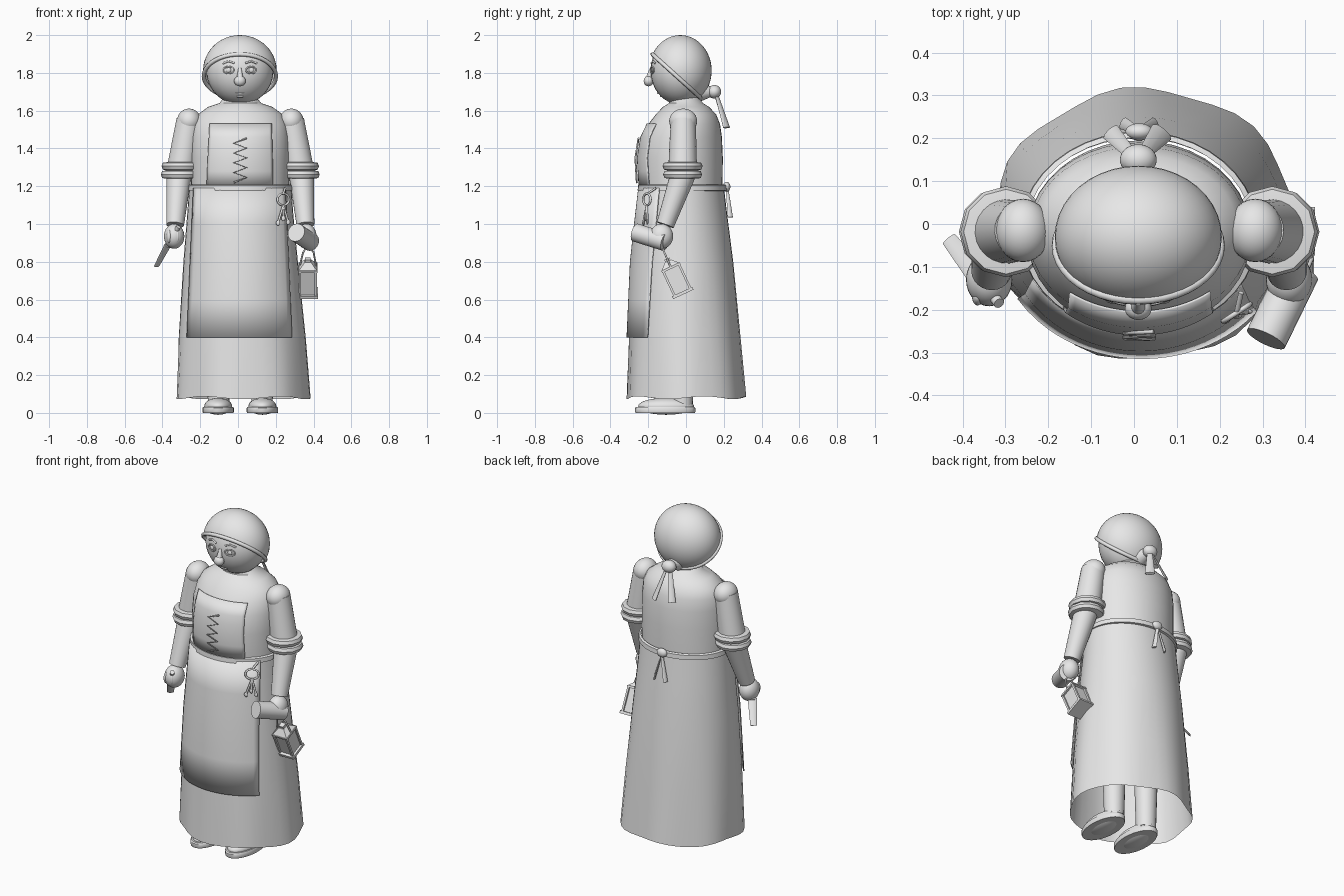
import bpy, bmesh, math
from mathutils import Vector, Matrix

if "Cube" in bpy.data.objects:
    bpy.data.objects.remove(bpy.data.objects["Cube"])

CX = 0.012  # body centre line
grey = bpy.data.materials.new("plain_grey")
grey.diffuse_color = (0.8, 0.8, 0.8, 1)
grey.use_nodes = True
grey.node_tree.nodes["Principled BSDF"].inputs["Base Color"].default_value = grey.diffuse_color


def finish(bm, name, angle=40):
    bmesh.ops.recalc_face_normals(bm, faces=bm.faces)
    me = bpy.data.meshes.new(name)
    bm.to_mesh(me)
    bm.free()
    ob = bpy.data.objects.new(name, me)
    bpy.context.collection.objects.link(ob)
    me.materials.append(grey)
    bpy.ops.object.select_all(action='DESELECT')
    ob.select_set(True)
    bpy.context.view_layer.objects.active = ob
    bpy.ops.object.shade_smooth_by_angle(angle=math.radians(angle))
    return ob


def grid(name, rows, closed=True, caps=False):
    """Skin rows of points into a surface."""
    bm = bmesh.new()
    vs = [[bm.verts.new(p) for p in row] for row in rows]
    n = len(rows[0])
    for a, b in zip(vs, vs[1:]):
        for i in range(n if closed else n - 1):
            j = (i + 1) % n
            bm.faces.new((a[i], a[j], b[j], b[i]))
    if caps:
        bm.faces.new(vs[0])
        bm.faces.new(vs[-1])
    return finish(bm, name)


def ball(name, loc, size, rot=None):
    bm = bmesh.new()
    bmesh.ops.create_uvsphere(bm, u_segments=28, v_segments=16, radius=1)
    m = Matrix.Translation(loc) @ (rot or Matrix()) @ Matrix.Diagonal((*size, 1))
    bmesh.ops.transform(bm, matrix=m, verts=bm.verts)
    return finish(bm, name)


def rod(name, a, b, r1, r2, n=16, flat=1.0):
    """Cylinder or cone from a to b; flat squashes it across its y axis."""
    a, b = Vector(a), Vector(b)
    bm = bmesh.new()
    bmesh.ops.create_cone(bm, cap_ends=True, segments=n, radius1=r1, radius2=r2,
                          depth=(b - a).length)
    q = (b - a).to_track_quat('Z', 'Y').to_matrix().to_4x4()
    m = Matrix.Translation((a + b) / 2) @ q @ Matrix.Diagonal((1, flat, 1, 1))
    bmesh.ops.transform(bm, matrix=m, verts=bm.verts)
    return finish(bm, name)


def wire(name, pts, r, cyclic=False):
    cu = bpy.data.curves.new(name, 'CURVE')
    cu.dimensions, cu.bevel_depth, cu.bevel_resolution = '3D', r, 2
    cu.use_fill_caps = True
    sp = cu.splines.new('POLY')
    sp.points.add(len(pts) - 1)
    for p, c in zip(sp.points, pts):
        p.co = (*c, 1)
    sp.use_cyclic_u = cyclic
    cu.materials.append(grey)
    ob = bpy.data.objects.new(name, cu)
    bpy.context.collection.objects.link(ob)
    return ob


def ring(c, rx, ry, z, n=40, wave=0.0):
    pts = []
    for i in range(n):
        t = math.tau * i / n
        k = 1 + wave * math.cos(7 * t + 0.6)
        pts.append((c[0] + rx * k * math.cos(t), c[1] + ry * k * math.sin(t),
                    z + wave * 0.35 * math.sin(5 * t)))
    return pts


# Profiles: z, x half width, front y, back y, centre x
skirt = [(0.08, 0.353, -0.315, 0.315, 0.025), (0.4, 0.336, -0.303, 0.287, 0.02),
         (0.8, 0.303, -0.285, 0.25, 0.014), (1.05, 0.281, -0.258, 0.218, CX),
         (1.2, 0.27, -0.24, 0.2, CX)]
torso = [(1.18, 0.26, -0.24, 0.193, CX), (1.35, 0.262, -0.25, 0.195, CX),
         (1.46, 0.26, -0.232, 0.19, CX), (1.53, 0.25, -0.198, 0.18, CX),
         (1.58, 0.225, -0.16, 0.16, CX), (1.62, 0.17, -0.122, 0.122, CX),
         (1.64, 0.11, -0.09, 0.09, CX), (1.68, 0.08, -0.08, 0.06, CX)]


def section(prof, z):
    for a, b in zip(prof, prof[1:]):
        if z <= b[0]:
            break
    t = (z - a[0]) / (b[0] - a[0])
    _, rx, f, k, cx = [p + (q - p) * t for p, q in zip(a, b)]
    return cx, (f + k) / 2, rx, (k - f) / 2


def loft(name, prof, wave=0.0, caps=False):
    return grid(name, [ring(((p[4]), (p[2] + p[3]) / 2), p[1], (p[3] - p[2]) / 2, p[0],
                            wave=wave if i == 0 else wave * 0.4 * (i < 2))
                       for i, p in enumerate(prof)], caps=caps)


def front_panel(name, prof, zs, left, right, gap):
    """Cloth panel lying on the front of a lofted body."""
    rows = []
    for k, z in enumerate(zs):
        t = k / (len(zs) - 1)
        xl = left[0] + (left[1] - left[0]) * t
        xr = right[0] + (right[1] - right[0]) * t
        cx, cy, rx, ry = section(prof, z)
        row = []
        for i in range(25):
            x = xl + (xr - xl) * i / 24
            u = min(1, abs((x - cx) / (rx + gap)))
            row.append((x, cy - (ry + gap) * math.sqrt(1 - u * u), z))
        rows.append(row)
    ob = grid(name, rows, closed=False)
    m = ob.modifiers.new("thickness", 'SOLIDIFY')
    m.thickness, m.offset = 0.006, 0
    return ob


# Dress and apron
loft("skirt", skirt, wave=0.022)
loft("torso", torso, caps=True)
front_panel("apron", skirt, [0.4, 0.6, 0.8, 1.0, 1.19], (-0.27, -0.235), (0.285, 0.25), 0.009)
front_panel("bodice_panel", torso, [1.2, 1.28, 1.35, 1.41, 1.46, 1.53],
            (-0.165, -0.15), (0.185, 0.178), 0.007)
grid("waistband", [ring((CX, -0.02), 0.265 + d, 0.222 + d, z)
                   for z, d in ((1.175, 0), (1.178, 0.014), (1.205, 0.012), (1.21, 0))])
ball("waistband_knot", (0.012, 0.215, 1.197), (0.032, 0.02, 0.026))
for s in (-1, 1):
    rod("waistband_tail", (CX, 0.217, 1.19), (CX + 0.038 * s, 0.235, 1.035), 0.008, 0.015, 8, 0.4)
lace = []
for i in range(10):
    z = 1.22 + 0.026 * i
    lace.append((CX + (0.034 if i % 2 else -0.034), section(torso, z)[1] - section(torso, z)[3] - 0.018, z))
wire("lacing", lace, 0.005)

# Head and headscarf
HC = Vector((0.01, -0.03, 1.812))
ball("head", HC, (0.178, 0.158, 0.18))
S = Vector((0.195, 0.166, 0.188))
n = Vector((0, 0.67, 0.742)).normalized()
d = n.dot(Vector((0, -0.185, 1.905)) - HC)
bm = bmesh.new()
bmesh.ops.create_uvsphere(bm, u_segments=40, v_segments=24, radius=1)
bmesh.ops.transform(bm, matrix=Matrix.Translation(HC) @ Matrix.Diagonal((*S, 1)), verts=bm.verts)
bmesh.ops.bisect_plane(bm, geom=bm.verts[:] + bm.edges[:] + bm.faces[:],
                       plane_co=HC + n * d, plane_no=n, clear_inner=True)
finish(bm, "headscarf")
w = Vector((S.x * n.x, S.y * n.y, S.z * n.z))
h = d / w.length
w.normalize()
u, v, rr = Vector((1, 0, 0)), w.cross(Vector((1, 0, 0))), math.sqrt(1 - h * h)
rim = []
for i in range(40):
    t = math.tau * i / 40
    p = w * h + (u * math.cos(t) + v * math.sin(t)) * rr
    rim.append(HC + Vector((p.x * S.x, p.y * S.y, p.z * S.z)))
wire("headscarf_rim", rim, 0.011, True)
ball("headscarf_knot", (0.01, 0.15, 1.70), (0.043, 0.036, 0.036))
rod("headscarf_neck", (0.01, 0.08, 1.70), (0.01, 0.15, 1.70), 0.05, 0.02)
rod("headscarf_tail", (0.0, 0.155, 1.69), (-0.055, 0.215, 1.52), 0.012, 0.022, 8, 0.35)
rod("headscarf_tail", (0.02, 0.16, 1.69), (0.065, 0.215, 1.51), 0.014, 0.028, 8, 0.35)


# Face
def face_y(x, z, out=0.0):
    q = 1 - ((x - HC.x) / 0.178) ** 2 - ((z - HC.z) / 0.18) ** 2
    return HC.y - 0.158 * math.sqrt(q) - out


for s in (-1, 1):
    ex, ez = 0.01 + 0.06 * s, 1.815
    oval = [(ex + 0.028 * math.cos(t), 0, ez + 0.018 * math.sin(t))
            for t in [math.tau * i / 16 for i in range(16)]]
    wire("eyelid", [(x, face_y(x, z, 0.002), z) for x, _, z in oval], 0.004, True)
    ball("eye", (ex, face_y(ex, ez), ez), (0.014, 0.007, 0.013))
    brow = [(0.01 + s * x, z) for x, z in ((0.03, 1.852), (0.06, 1.862), (0.09, 1.85))]
    wire("eyebrow", [(x, face_y(x, z, 0.001), z) for x, z in brow], 0.005)
ball("nose", (0.01, -0.198, 1.757), (0.031, 0.026, 0.028))
rod("nose_bridge", (0.01, -0.198, 1.76), (0.01, -0.183, 1.825), 0.02, 0.008)
for z, hw in ((1.693, 0.022), (1.676, 0.016)):
    wire("lip", [(0.01 + hw * k, face_y(0.01 + hw * k, z), z) for k in (-1, 0, 1)], 0.005)

# Arms, legs and shoes on both sides
for s in (-1, 1):
    def P(x, y, z):
        return (CX + s * x, y, z)
    ball("shoulder", P(0.271, -0.015, 1.545), (0.064, 0.074, 0.066))
    rod("sleeve", P(0.318, -0.018, 1.26), P(0.271, -0.015, 1.55), 0.077, 0.067, 24)
    for z, r in ((1.262, 0.1), (1.306, 0.103)):
        x = 0.318 - 0.16 * (z - 1.26)
        grid("cuff", [ring((CX + s * x, -0.018), r * k, r * k, z + dz, 12) for dz, k in
                      ((-0.022, 0.8), (-0.018, 0.96), (0.0, 1.03), (0.018, 0.96), (0.022, 0.7))], caps=True)
    rod("forearm", P(0.345, -0.11, 0.995), P(0.325, -0.02, 1.25), 0.047, 0.066, 24)
    ball("elbow", P(0.325, -0.02, 1.25), (0.066, 0.066, 0.066))
    ball("hand", P(0.35, -0.13, 0.935), (0.054, 0.062, 0.066))
    rod("leg", (CX + 0.115 * s, -0.02, 0.04), (CX + 0.115 * s, -0.02, 0.7), 0.056, 0.075, 20)
    fx = CX + 0.117 * s
    grid("shoe_sole", [ring((fx, -0.11), 0.083 * k, 0.16 * k, z, 28)
                       for z, k in ((0, 0.98), (0.006, 1), (0.026, 1), (0.032, 0.96))], caps=True)
    ball("shoe_upper", (fx, -0.105, 0.035), (0.074, 0.148, 0.045))

# Knife in one hand
for k in range(3):
    a = Vector((-0.365 + 0.022 * k, -0.17, 0.935))
    ball("finger", a, (0.013, 0.02, 0.035))
rod("knife_handle", (-0.372, -0.11, 0.885), (-0.315, -0.185, 0.985), 0.015, 0.013, 10)
rod("knife_blade", (-0.432, -0.035, 0.775), (-0.368, -0.115, 0.895), 0.018, 0.026, 8, 0.25)

# Rolled tube in the other hand
rod("tube", (0.308, -0.268, 0.955), (0.385, -0.11, 0.905), 0.049, 0.049, 24)

# Key ring
K = Vector((0.24, -0.185, 1.13))
wire("key_ring", [K + Vector((0.031 * math.cos(t), -0.022 + 0.02 * math.cos(t), 0.031 * math.sin(t)))
                  for t in [math.tau * i / 20 for i in range(20)]], 0.006, True)
wire("key_strap", [(0.25, -0.16, 1.19), K + Vector((0, -0.02, 0.03))], 0.006)
for dx, dz in ((-0.028, -0.125), (0.0, -0.1), (0.026, -0.12)):
    tip = K + Vector((dx, -0.03 + dx * 0.4, dz))
    wire("key_shank", [K + Vector((0, -0.022, -0.03)), tip], 0.006)
    ball("key_bit", tip, (0.011, 0.006, 0.014))

# Lantern hanging at a tilt
L = Matrix.Translation((0.37, -0.052, 0.71)) @ Matrix.Rotation(math.radians(25), 4, 'X')


def block(name, c, size, taper=1.0):
    bm = bmesh.new()
    bmesh.ops.create_cube(bm, size=1)
    for q in bm.verts:
        k = taper if q.co.z > 0 else 1
        q.co = L @ Vector((c[0] + q.co.x * size[0] * k, c[1] + q.co.y * size[1] * k, c[2] + q.co.z * size[2]))
    return finish(bm, name, 20)


block("lantern_base", (0, 0, -0.083), (0.105, 0.118, 0.016))
block("lantern_glass", (0, 0, -0.01), (0.078, 0.085, 0.14))
block("lantern_top", (0, 0, 0.065), (0.1, 0.108, 0.012))
block("lantern_roof", (0, 0, 0.086), (0.098, 0.105, 0.034), 0.35)
block("lantern_cap", (0, 0, 0.108), (0.03, 0.03, 0.018))
for sx in (-1, 1):
    for sy in (-1, 1):
        block("lantern_post", (0.042 * sx, 0.046 * sy, -0.01), (0.012, 0.012, 0.14))
wire("lantern_handle", [L @ Vector((-0.045, 0, 0.07)), (0.345, -0.115, 0.85), (0.37, -0.13, 0.89),
                        (0.4, -0.115, 0.85), L @ Vector((0.045, 0, 0.07))], 0.005)
